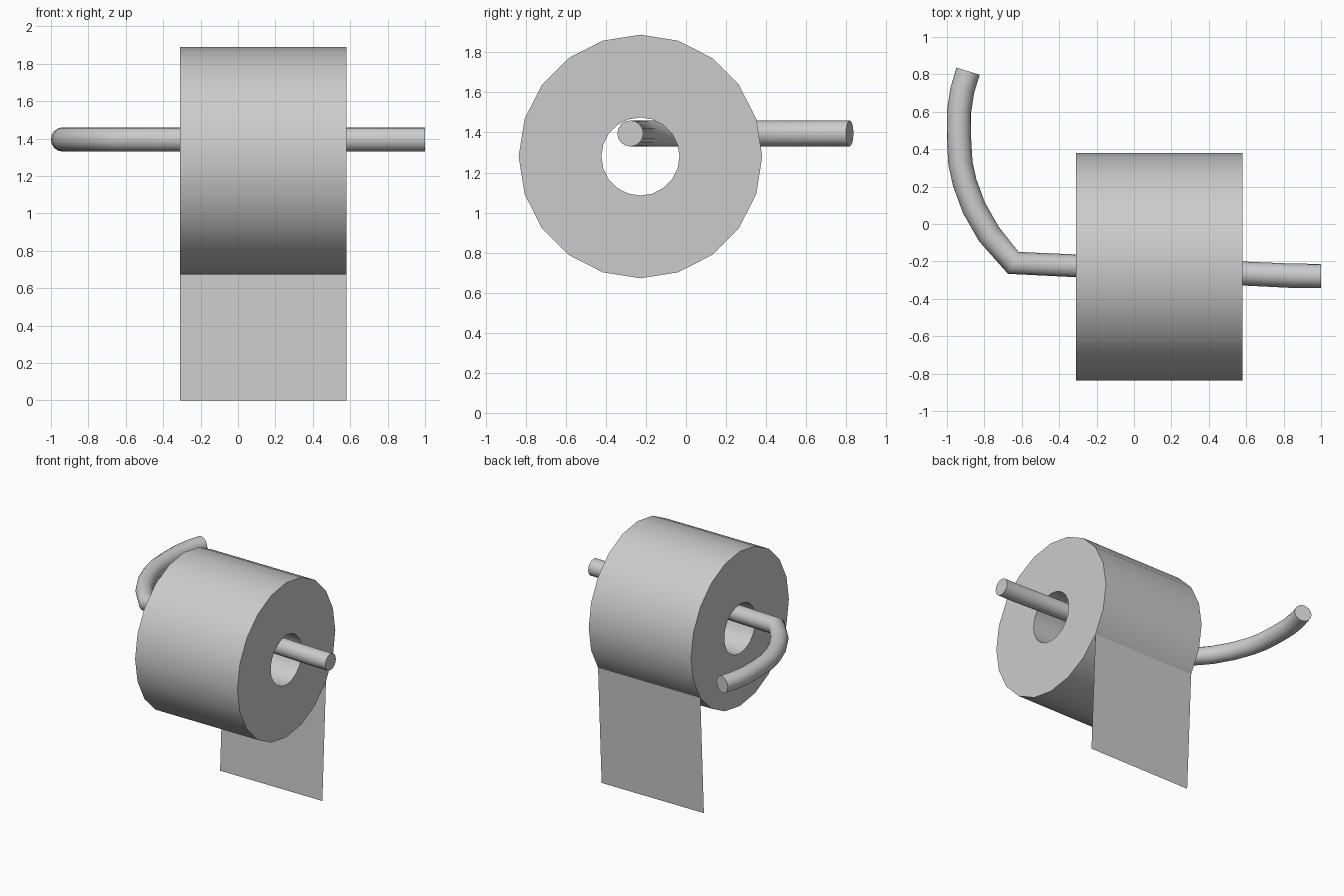
import bpy, bmesh, math

if "Cube" in bpy.data.objects:
    bpy.data.objects.remove(bpy.data.objects["Cube"])

X0, X1 = -0.31, 0.58          # roll ends
CY, CZ = -0.2275, 1.28        # roll centre
R_OUT, R_IN, SIDES = 0.608, 0.195, 20


def rim_point(x, r, i):
    a = 2 * math.pi * i / SIDES
    return (x, CY + r * math.cos(a), CZ + r * math.sin(a))


def finish(ob, angle=30):
    bpy.ops.object.select_all(action='DESELECT')
    ob.select_set(True)
    bpy.context.view_layer.objects.active = ob
    bpy.ops.object.shade_smooth_by_angle(angle=math.radians(angle))


def new_object(name, bm):
    me = bpy.data.meshes.new(name)
    bm.to_mesh(me)
    bm.free()
    ob = bpy.data.objects.new(name, me)
    bpy.context.collection.objects.link(ob)
    return ob


# Paper roll: rectangular section swept round the axis
bm = bmesh.new()
section = [(X0, R_OUT), (X1, R_OUT), (X1, R_IN), (X0, R_IN)]
rings = [[bm.verts.new(rim_point(x, r, i)) for x, r in section] for i in range(SIDES)]
for i in range(SIDES):
    a, b = rings[i], rings[(i + 1) % SIDES]
    for j in range(4):
        k = (j + 1) % 4
        bm.faces.new((a[j], a[k], b[k], b[j]))
bmesh.ops.recalc_face_normals(bm, faces=bm.faces[:])
finish(new_object("paper_roll", bm))

# Loose sheet hanging from the back of the roll
bm = bmesh.new()
top = [rim_point(x, R_OUT, -2) for x in (X0, X1)]
bottom = [(X1, 0.22, 0), (X0, 0.22, 0)]
bm.faces.new([bm.verts.new(p) for p in top + bottom])
bmesh.ops.recalc_face_normals(bm, faces=bm.faces[:])
new_object("hanging_sheet", bm)

# Bent holder rod running through the roll to the wall
path = [(1.0, -0.278), (0.85, -0.277), (-0.645, -0.208), (-0.775, -0.055),
        (-0.855, 0.085), (-0.905, 0.22), (-0.928, 0.325), (-0.936, 0.46),
        (-0.935, 0.605), (-0.918, 0.715), (-0.887, 0.817)]
cu = bpy.data.curves.new("holder_rod", 'CURVE')
cu.dimensions = '3D'
cu.bevel_depth = 0.065
cu.bevel_resolution = 6
cu.use_fill_caps = True
sp = cu.splines.new('POLY')
sp.points.add(len(path) - 1)
for p, (x, y) in zip(sp.points, path):
    p.co = (x, y, 1.395, 1)
rod = bpy.data.objects.new("holder_rod", cu)
bpy.context.collection.objects.link(rod)
bpy.ops.object.select_all(action='DESELECT')
rod.select_set(True)
bpy.context.view_layer.objects.active = rod
bpy.ops.object.convert(target='MESH')
finish(bpy.context.view_layer.objects.active, 50)
